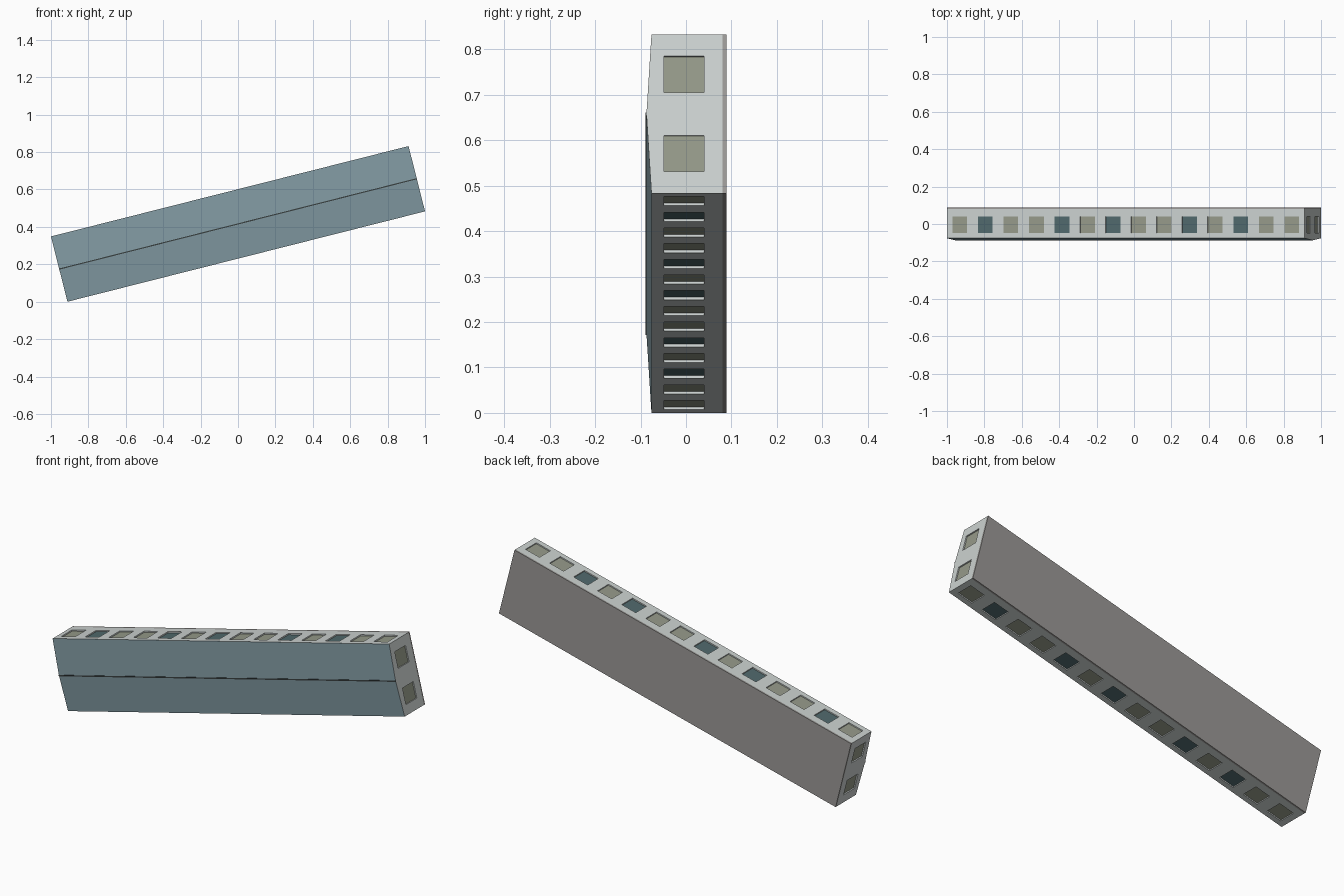
import bpy, bmesh, math
from mathutils import Matrix

if "Cube" in bpy.data.objects:
    bpy.data.objects.remove(bpy.data.objects["Cube"])

L, H = 1.972, 0.36                 # bar length and height before tilting
Y_EDGE, Y_MID, Y_SEAM, Y_BACK = -0.076, -0.087, -0.089, 0.089
WIN, WIN_D, WIN_Y, DEPTH = 0.082, 0.088, -0.004, 0.007
TILT = Matrix.Translation((0, 0, 0.416)) @ Matrix.Rotation(-math.radians(14.18), 4, 'Y')


def material(name, rgb):
    m = bpy.data.materials.new(name)
    m.diffuse_color = (*rgb, 1)
    m.use_nodes = True
    m.node_tree.nodes["Principled BSDF"].inputs["Base Color"].default_value = m.diffuse_color
    return m


FRAME = material("pale_grey", (0.60, 0.64, 0.63))
GLASS = material("blue_grey", (0.22, 0.32, 0.36))
BACK = material("warm_grey", (0.33, 0.32, 0.31))
OLIVE = material("olive", (0.30, 0.32, 0.25))
TEAL = material("dark_teal", (0.08, 0.14, 0.15))
DARK = material("charcoal", (0.04, 0.05, 0.05))


def finish(name, bm, *mats):
    bmesh.ops.recalc_face_normals(bm, faces=bm.faces)
    bm.transform(TILT)
    me = bpy.data.meshes.new(name)
    bm.to_mesh(me)
    bm.free()
    for m in mats:
        me.materials.append(m)
    ob = bpy.data.objects.new(name, me)
    bpy.context.collection.objects.link(ob)
    return ob


def add_box(bm, centre, size):
    bmesh.ops.create_cube(bm, size=1, matrix=Matrix.Translation(centre) @ Matrix.Diagonal((*size, 1)))


def prism(bm, profile):
    """Extrude a (y, z) profile along the bar."""
    f = bm.faces.new([bm.verts.new((-L / 2, y, z)) for y, z in profile])
    new = bmesh.ops.extrude_face_region(bm, geom=[f])["geom"]
    bmesh.ops.translate(bm, vec=(L, 0, 0), verts=[v for v in new if isinstance(v, bmesh.types.BMVert)])


# housing: five-sided profile with a shallow ridge on the front
bm = bmesh.new()
prism(bm, [(Y_EDGE, -H / 2), (Y_MID, 0), (Y_EDGE, H / 2), (0.08, H / 2), (0.08, -H / 2)])
bmesh.ops.recalc_face_normals(bm, faces=bm.faces)
for f in bm.faces:
    f.material_index = 1 if f.normal.y < -0.5 else 0
housing = finish("housing", bm, FRAME, GLASS)

# window positions: (x, z, normal axis sign x, sign z, is teal)
windows = []
for i in range(14):
    x = (i + 0.5) * L / 14 - L / 2
    windows.append((x, H / 2, 0, 1, i in (1, 4, 6, 9, 11)))
    windows.append((x, -H / 2, 0, -1, i in (2, 4, 7, 9, 12)))
for s in (-1, 1):
    for z in (-H / 4, H / 4):
        windows.append((s * L / 2, z, s, 0, False))


def window_boxes(bm, items, thick, offset):
    """Boxes lying in the window planes, moved inward by offset."""
    for x, z, sx, sz, _ in items:
        size = (thick if sx else WIN, WIN_D, thick if sz else WIN)
        add_box(bm, (x - sx * offset, WIN_Y, z - sz * offset), size)


# shallow window recesses
bm = bmesh.new()
window_boxes(bm, windows, 2 * DEPTH, 0)
cutter = finish("window_cutter", bm)
cutter.hide_render = True
mod = housing.modifiers.new("recesses", 'BOOLEAN')
mod.operation, mod.solver, mod.object = 'DIFFERENCE', 'EXACT', cutter
bpy.context.view_layer.objects.active = housing
bpy.ops.object.modifier_apply(modifier=mod.name)
bpy.data.objects.remove(cutter)

# coloured panes on the recess floors
for name, mat, teal in (("olive_panes", OLIVE, False), ("teal_panes", TEAL, True)):
    bm = bmesh.new()
    window_boxes(bm, [w for w in windows if w[4] == teal], 0.002, DEPTH)
    finish(name, bm, mat)

# flat back panel
bm = bmesh.new()
add_box(bm, (0, (0.08 + Y_BACK) / 2, 0), (L, Y_BACK - 0.08, H))
finish("back_panel", bm, BACK)

# dark seam along the front ridge
bm = bmesh.new()
add_box(bm, (0, Y_SEAM + 0.002, 0), (L, 0.004, 0.006))
finish("front_seam", bm, DARK)
